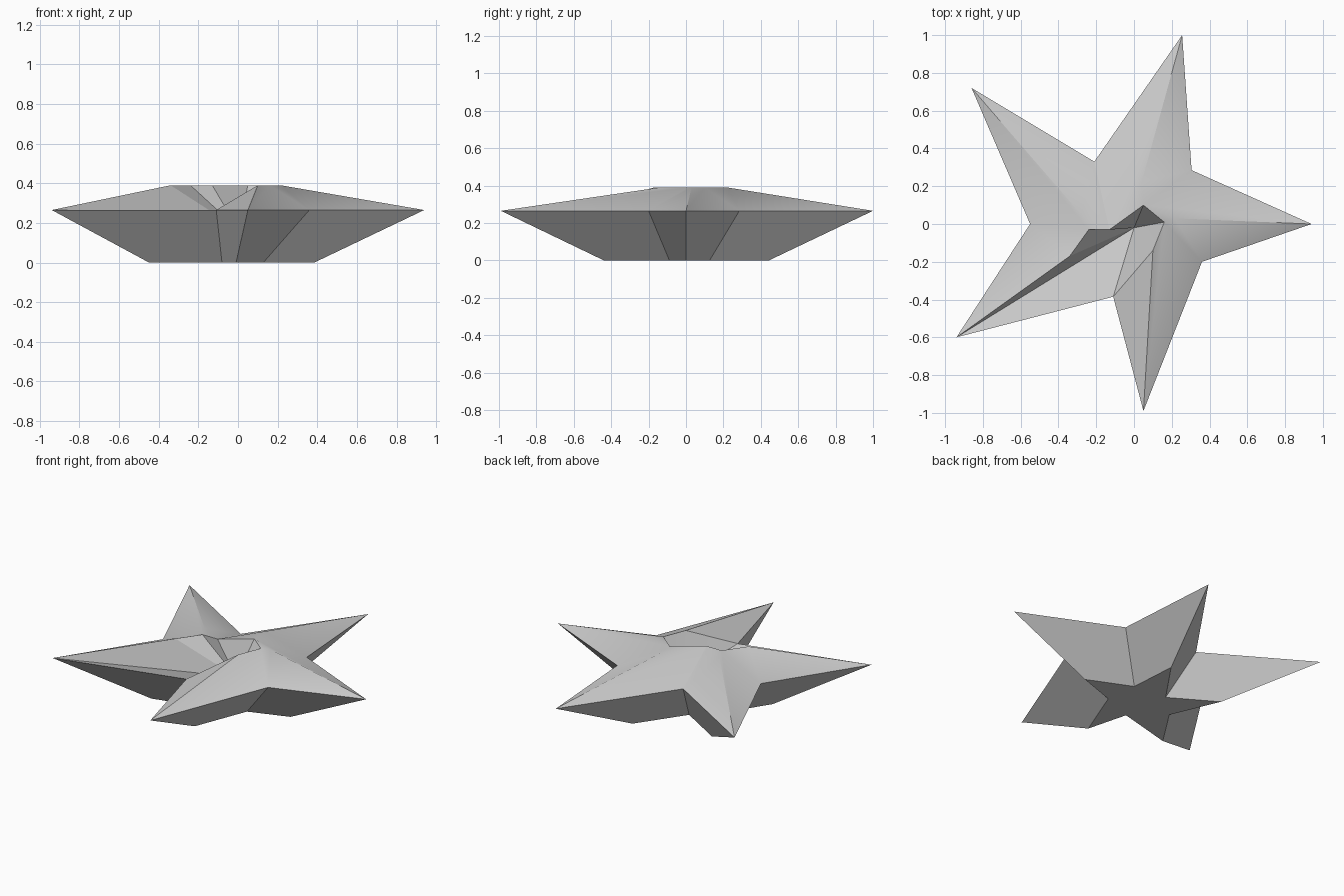
import bpy
import bmesh
import math

if "Cube" in bpy.data.objects:
    bpy.data.objects.remove(bpy.data.objects["Cube"], do_unlink=True)

# One flat stone grey
grey = bpy.data.materials.new("stone_grey")
colour = (0.6, 0.6, 0.6, 1.0)
grey.use_nodes = True
grey.diffuse_color = colour
grey.node_tree.nodes["Principled BSDF"].inputs["Base Color"].default_value = colour

RIM_Z, TOP_Z, PIT_Z = 0.265, 0.39, 0.17
BASE_SCALE, BASE_SHIFT = 0.444, -0.032

# Widest outline: tips alternate with notches, counter-clockwise from the +x tip
outline = [(0.94, 0.0), (0.305, 0.285), (0.255, 1.0), (-0.21, 0.33), (-0.86, 0.72),
           (-0.55, 0.0), (-0.94, -0.6), (-0.11, -0.385), (0.05, -0.99), (0.36, -0.2)]
# Crown outline in the same order; the point at index PIT sinks to form the hollow
crown = [(0.215, 0.03), (0.05, 0.10), (0.04, 0.22), (-0.13, -0.03), (-0.28, 0.05),
         (-0.24, -0.03), (-0.34, -0.17), (0.0, -0.02), (0.10, -0.14), (0.16, 0.01)]
PIT = 7
count = len(outline)

bm = bmesh.new()
base = [bm.verts.new((x * BASE_SCALE + BASE_SHIFT, y * BASE_SCALE, 0)) for x, y in outline]
rim = [bm.verts.new((x, y, RIM_Z)) for x, y in outline]
top = [bm.verts.new((x, y, PIT_Z if i == PIT else TOP_Z)) for i, (x, y) in enumerate(crown)]

# Underside, flared sides and sloping upper arms
bm.faces.new(base[::-1])
for i in range(count):
    j = (i + 1) % count
    bm.faces.new((base[i], base[j], rim[j], rim[i]))
    if i % 2 == 0 and i != PIT - 1:
        # tip to notch
        bm.faces.new((rim[i], rim[j], top[j]))
        bm.faces.new((rim[i], top[j], top[i]))
    elif i == PIT - 1:
        # arm opening into the hollow
        bm.faces.new((rim[i], rim[j], top[j]))
        bm.faces.new((rim[i], top[j], top[i]))
    else:
        # notch to tip
        bm.faces.new((rim[i], rim[j], top[j]))
        bm.faces.new((rim[i], top[j], top[i]))

# Flat crown triangles behind the three complete arms
for i in (0, 2, 4):
    bm.faces.new((top[i - 1], top[i], top[i + 1]))

# Hollow walls fanning out from the sunken point
lip = [8, 9, 1, 3, 5, 6]
for a, b in zip(lip, lip[1:]):
    bm.faces.new((top[PIT], top[a], top[b]))

bmesh.ops.recalc_face_normals(bm, faces=bm.faces[:])
mesh = bpy.data.meshes.new("star_body")
bm.to_mesh(mesh)
bm.free()
mesh.materials.append(grey)

star = bpy.data.objects.new("star_body", mesh)
bpy.context.collection.objects.link(star)
bpy.ops.object.select_all(action="DESELECT")
star.select_set(True)
bpy.context.view_layer.objects.active = star
bpy.ops.object.shade_smooth_by_angle(angle=math.radians(30))
